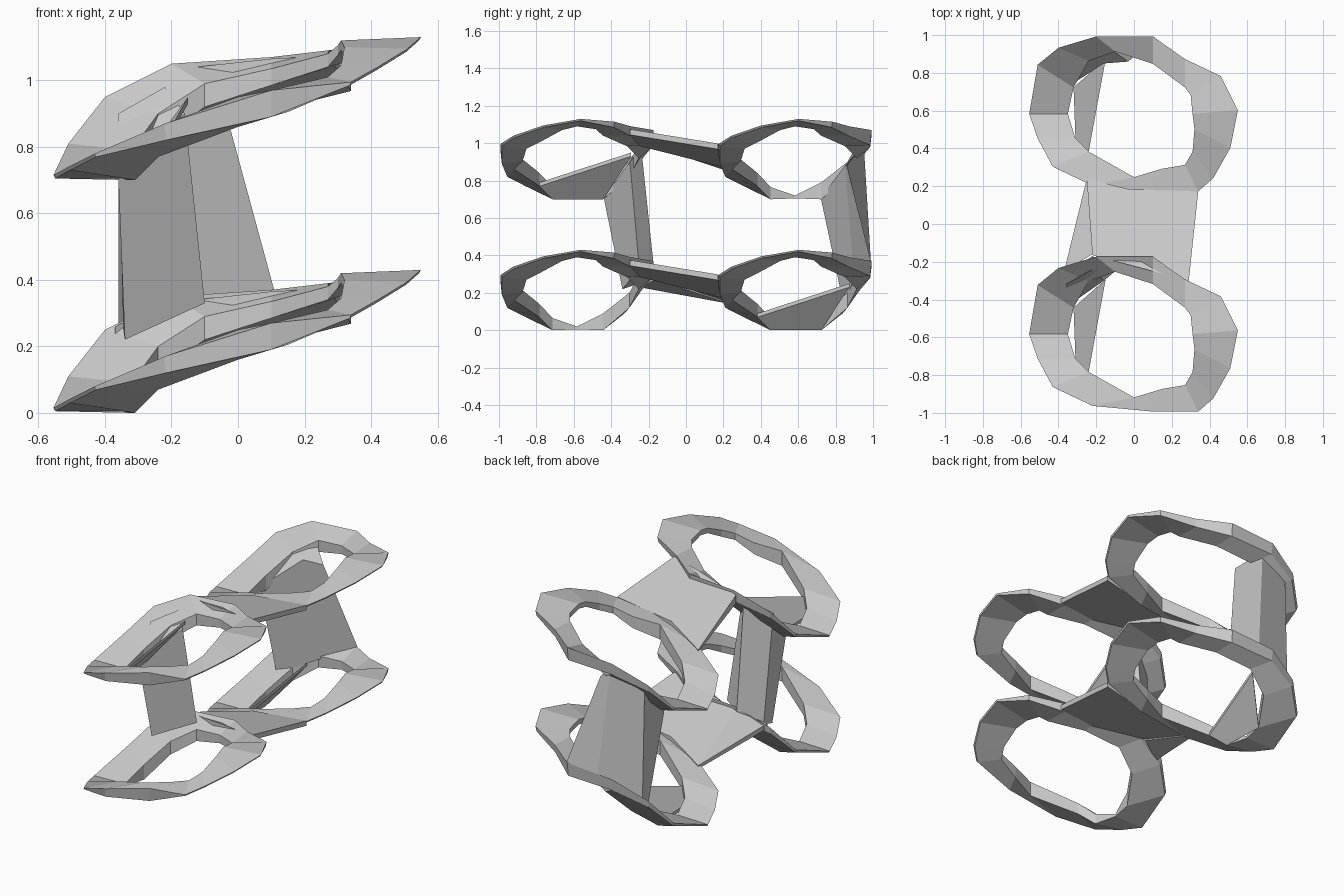
import bpy, bmesh

# Ring stations: outer edge xyz, inner edge xyz, inner and outer band thickness
# (y relative to ring centre)
RING = [
    (.55, .02, .43, .31, 0, .42, .03, .01),
    (.46, .20, .415, .30, .10, .405, .03, .03),
    (.27, .29, .39, .27, .14, .38, .04, .05),
    (.10, .41, .37, .10, .265, .335, .05, .08),
    (-.20, .41, .35, -.10, .33, .29, .07, .07),
    (-.40, .35, .25, -.24, .28, .20, .08, .04),
    (-.51, .26, .11, -.32, .14, .09, .09, .02),
    (-.555, 0, .015, -.35, 0, .02, .015, .01),
    (-.51, -.13, .04, -.31, -.13, .065, .065, .01),
    (-.43, -.28, .08, -.24, -.20, .14, .07, .01),
    (-.22, -.38, .17, 0, -.335, .25, .09, .05),
    (.10, -.41, .27, .15, -.29, .275, .07, .08),
    (.34, -.41, .295, .27, -.27, .31, .04, .01),
    (.42, -.34, .34, .31, -.20, .345, .04, .01),
    (.51, -.18, .395, .32, -.08, .40, .03, .01),
]
CENTRES = {"front": -.583, "back": .583}
LAYERS = {"lower": 0, "upper": .7}


def make_mesh(name, verts, faces):
    bm = bmesh.new()
    vs = [bm.verts.new(v) for v in verts]
    for f in faces:
        bm.faces.new([vs[i] for i in f])
    bmesh.ops.recalc_face_normals(bm, faces=bm.faces)
    me = bpy.data.meshes.new(name)
    bm.to_mesh(me)
    bm.free()
    ob = bpy.data.objects.new(name, me)
    bpy.context.collection.objects.link(ob)
    return ob


def ring(name, cy, z):
    verts, faces, n = [], [], len(RING)
    for ox, oy, oz, ix, iy, iz, t, edge in RING:
        verts += [(ox, oy + cy, oz + z), (ix, iy + cy, iz + z),
                  (ix, iy + cy, max(0, iz - t) + z),
                  (ox * .99, oy * .98 + cy, max(0, oz - edge) + z)]
    for i in range(n):
        a, b = 4 * i, 4 * ((i + 1) % n)
        for k in range(4):
            m = (k + 1) % 4
            faces.append((a + k, a + m, b + m, b + k))
    return make_mesh(name, verts, faces)


def prism(name, low, high):
    # Loft between two polygons with the same number of corners
    n = len(low)
    faces = [tuple(range(n)), tuple(range(n, 2 * n))]
    faces += [(i, (i + 1) % n, n + (i + 1) % n, n + i) for i in range(n)]
    return make_mesh(name, list(low) + list(high), faces)


# Four slanted rings and the bridge joining each pair
bridge_top = [(-.25, .24, .16), (-.03, .185, .255), (.34, .172, .298),
              (.29, -.30, .375), (.10, -.25, .365), (-.22, -.165, .33)]
drop = [.015, .08, .03, .03, .08, .05]
for layer, z in LAYERS.items():
    for side, cy in CENTRES.items():
        ring(f"{layer}_{side}_ring", cy, z)
    top = [(x, y, h + z) for x, y, h in bridge_top]
    prism(f"{layer}_bridge", [(x, y, h - d) for (x, y, h), d in zip(top, drop)], top)

# Lower bridge flare to the foot of the front pillar
prism("bridge_flare",
      [(-.25, .24, .14), (-.22, -.16, .27), (-.37, -.25, .23)],
      [(-.25, .24, .16), (-.22, -.16, .33), (-.37, -.25, .26)])

# Pillars joining the two layers
prism("front_pillar",
      [(-.34, -.34, .22), (-.345, -.25, .25), (-.22, -.17, .32), (-.10, -.25, .33)],
      [(-.36, -.44, .71), (-.36, -.32, .90), (-.22, -.24, .98), (-.16, -.30, .90)])
prism("back_pillar",
      [(-.33, .84, .15), (-.36, .93, .25), (-.10, .99, .34), (.11, .99, .365), (-.10, .90, .27)],
      [(-.36, .72, .71), (-.36, .91, .93), (-.16, .95, 1.0), (-.03, .86, .88), (-.16, .85, .88)])

# Webs filling the inner corner where pillars meet the rings
for name, cy, z in (("upper_front_web", -.583, .7), ("lower_back_web", .583, 0)):
    web = [(-.24, cy - .20, .07 + z), (-.15, cy + .29, .23 + z),
           (-.32, cy + .14, z), (-.31, cy - .13, .0 + z)]
    prism(name, web, [(x, y, h + .02) for x, y, h in web])
